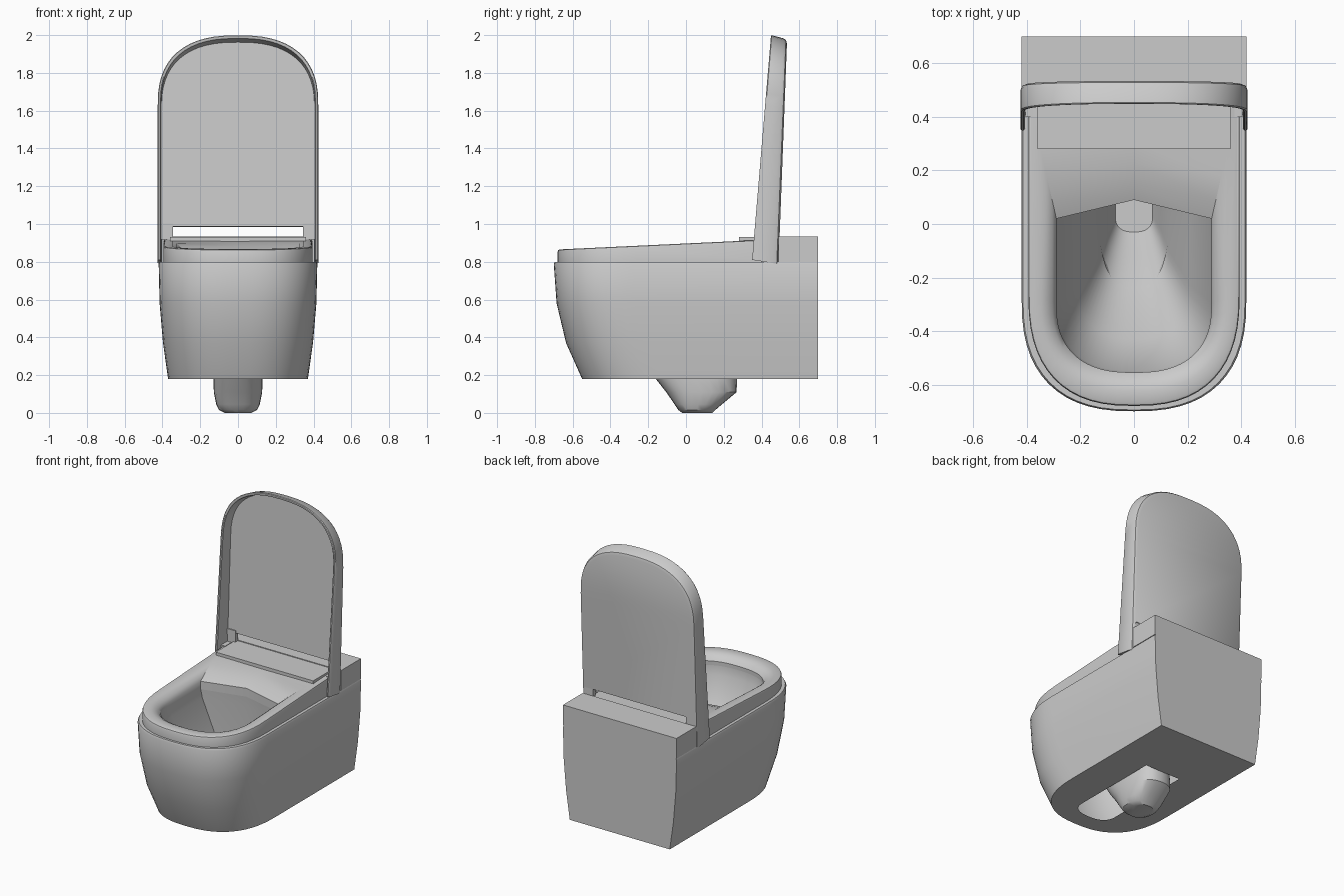
import bpy, bmesh, math
from mathutils import Vector

old = bpy.data.objects.get("Cube")
if old:
    bpy.data.objects.remove(old, do_unlink=True)

ceramic = bpy.data.materials.new("grey ceramic")
ceramic.use_nodes = True
tone = (0.6, 0.6, 0.6, 1)
ceramic.diffuse_color = tone
ceramic.node_tree.nodes["Principled BSDF"].inputs["Base Color"].default_value = tone

ARC = 28
TOP = 0.8        # top of the ceramic body


def squircle(a):
    """Point on a slightly squared unit circle."""
    c, s = math.cos(a), math.sin(a)
    return math.copysign(abs(c) ** 0.8, c), math.copysign(abs(s) ** 0.8, s)


def d_ring(hw, front, back, z, depth=0.42, peak=None):
    """D-shaped outline: round front, straight sides, back with a middle point."""
    cy = front + depth
    pts = [Vector((hw, back, z))]
    for i in range(ARC + 1):
        c, s = squircle(math.pi * i / ARC)
        pts.append(Vector((hw * c, cy - depth * abs(s), z)))
    pts.append(Vector((-hw, back, z)))
    pts.append(Vector((0, back if peak is None else peak, z)))
    return pts


def oval_ring(hw, front, back, z):
    mid, half = (front + back) / 2, (back - front) / 2
    ring = [squircle(2 * math.pi * i / ARC) for i in range(ARC)]
    return [Vector((hw * c, mid + half * s, z)) for c, s in ring]


def finish(name, bm):
    bmesh.ops.recalc_face_normals(bm, faces=bm.faces)
    mesh = bpy.data.meshes.new(name)
    bm.to_mesh(mesh)
    bm.free()
    mesh.materials.append(ceramic)
    obj = bpy.data.objects.new(name, mesh)
    bpy.context.collection.objects.link(obj)
    bpy.ops.object.select_all(action='DESELECT')
    obj.select_set(True)
    bpy.context.view_layer.objects.active = obj
    bpy.ops.object.shade_smooth_by_angle(angle=math.radians(35))
    return obj


def skin(bm, rings, closed=True):
    rows = [[bm.verts.new(p) for p in r] for r in rings]
    n = len(rows[0])
    for a, b in zip(rows, rows[1:]):
        for i in range(n if closed else n - 1):
            j = (i + 1) % n
            bm.faces.new((a[i], a[j], b[j], b[i]))
    return rows


def loft(name, rings, cap_end=False):
    bm = bmesh.new()
    rows = skin(bm, rings)
    if cap_end:
        bm.faces.new(rows[-1])
    return finish(name, bm)


def box(name, x0, x1, y0, y1, z0, z1):
    bm = bmesh.new()
    bmesh.ops.create_cube(bm, size=1)
    for v in bm.verts:
        v.co = Vector(((x0 + x1) / 2 + v.co.x * (x1 - x0),
                       (y0 + y1) / 2 + v.co.y * (y1 - y0),
                       (z0 + z1) / 2 + v.co.z * (z1 - z0)))
    return finish(name, bm)


# Ceramic body: tapered shell with a slot underneath
loft("body", [
    d_ring(0.37, -0.65, 0.68, TOP),
    d_ring(0.415, -0.695, 0.70, TOP),
    d_ring(0.42, -0.70, 0.70, TOP - 0.012),
    d_ring(0.415, -0.685, 0.70, 0.58),
    d_ring(0.397, -0.635, 0.70, 0.37),
    d_ring(0.37, -0.55, 0.70, 0.18),
    d_ring(0.13, -0.43, 0.27, 0.18, depth=0.1),
])

# Seat: blends from the outer outline to the opening, sloping up to the back
seat_outer = d_ring(0.395, -0.68, 0.48, TOP)
seat_inner = d_ring(0.29, -0.555, 0.02, TOP, depth=0.26, peak=0.09)


def seat_ring(t, drop):
    ring = [a.lerp(b, t) for a, b in zip(seat_outer, seat_inner)]
    for p in ring:
        p.z = 0.865 + 0.047 * (p.y + 0.68) - drop
    return ring


seat_steps = [(0, 0.012), (0.03, 0.003), (0.1, 0), (0.45, 0),
              (0.65, 0.007), (0.85, 0.022), (1, 0.045)]
loft("seat", [seat_outer] + [seat_ring(t, d) for t, d in seat_steps] + [seat_inner])

# Bowl interior
loft("bowl", [
    seat_inner,
    d_ring(0.285, -0.55, 0.03, 0.74, depth=0.26, peak=0.09),
    d_ring(0.21, -0.43, 0.06, 0.5, depth=0.2, peak=0.09),
    d_ring(0.13, -0.24, 0.08, 0.32, depth=0.14, peak=0.09),
    d_ring(0.10, -0.12, 0.09, 0.18, depth=0.1),
    d_ring(0.07, -0.03, 0.09, 0.08, depth=0.06),
], cap_end=True)

# Drain trap below the body
loft("drain_trap", [
    oval_ring(0.13, -0.24, 0.27, 0.3),
    oval_ring(0.13, -0.16, 0.27, 0.18),
    oval_ring(0.128, -0.105, 0.268, 0.11),
    oval_ring(0.115, -0.06, 0.19, 0.045),
    oval_ring(0.1, -0.04, 0.155, 0.015),
    oval_ring(0.07, -0.02, 0.14, 0.0),
], cap_end=True)

# Rear housing and the hinge cover in front of it
box("rear_housing", -0.42, 0.42, 0.49, 0.70, TOP, 0.935)
box("hinge_cover", -0.36, 0.36, 0.28, 0.50, 0.905, 0.93)
box("hinge_cover_base", -0.345, 0.345, 0.30, 0.50, TOP, 0.91)


# Open lid: shallow tray standing upright
LID_TOP, LID_LOW, WINDOW = 2.0, 0.81, 1.005


def lid_ring(off, d):
    """Arch inset by off, at depth d from the front (0) to the back (1)."""
    hw, rise = 0.425 - off, 0.37
    arch = [(hw, LID_LOW), (hw, WINDOW)]
    for i in range(ARC + 1):
        c, s = squircle(math.pi * i / ARC)
        arch.append((hw * c, LID_TOP - rise + (rise - off) * abs(s)))
    arch += [(-hw, WINDOW), (-hw, LID_LOW)]
    ring = []
    for x, z in arch:
        y_front = 0.35 + 0.084 * (z - LID_LOW)
        y_back = 0.49 + 0.038 * (z - LID_LOW)
        ring.append(Vector((x, y_front + (y_back - y_front) * d, z - 0.022 * d)))
    return ring


bm = bmesh.new()
rows = skin(bm, [lid_ring(0.02, 0.8), lid_ring(0.017, 0.04), lid_ring(0.012, 0),
                 lid_ring(0.004, 0), lid_ring(0, 0.05), lid_ring(0, 0.78),
                 lid_ring(0.006, 0.93), lid_ring(0.022, 1)], closed=False)
count = len(rows[0])
for row in (rows[0], rows[-1]):          # inner and outer panel above the window
    for i in range(1, count // 2):
        a, b = row[i], row[i + 1]
        c, d = row[count - 2 - i], row[count - 1 - i]
        bm.faces.new([v for v in (a, b, c, d)] if b is not c else [a, b, d])
bm.faces.new((rows[0][1], rows[0][-2], rows[-1][-2], rows[-1][1]))
for e in (0, -1):                        # feet of the side walls
    bm.faces.new([row[e] for row in rows])
finish("lid", bm)

# Lid legs beside the window, and the seat hinge arms
for side, label in ((1, "left"), (-1, "right")):
    x0, x1 = sorted((side * 0.345, side * 0.41))
    box(label + "_lid_leg", x0, x1, 0.465, 0.492, TOP, WINDOW)
    x0, x1 = sorted((side * 0.375, side * 0.405))
    box(label + "_hinge_arm", x0, x1, 0.40, 0.49, TOP, 0.92)
